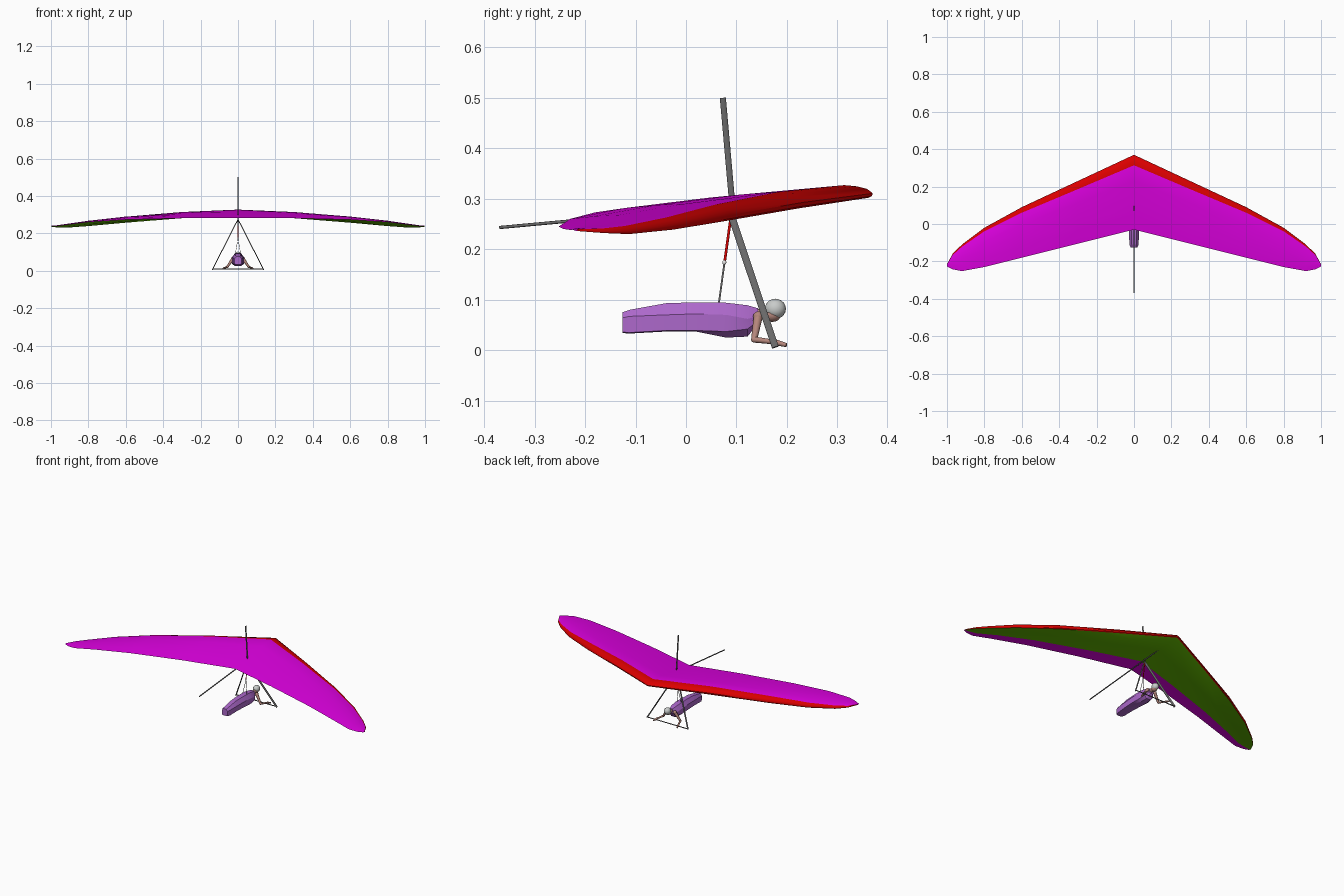
import bpy, bmesh, math
from mathutils import Vector

cube = bpy.data.objects.get("Cube")
if cube:
    bpy.data.objects.remove(cube, do_unlink=True)


def material(name, rgb):
    m = bpy.data.materials.new(name)
    m.use_nodes = True
    m.diffuse_color = (*rgb, 1)
    bsdf = next(n for n in m.node_tree.nodes if n.type == 'BSDF_PRINCIPLED')
    bsdf.inputs["Base Color"].default_value = (*rgb, 1)
    return m


magenta = material("magenta sailcloth", (0.72, 0, 0.74))
red = material("red sailcloth", (0.7, 0, 0))
green = material("green sailcloth", (0.12, 0.48, 0))
metal = material("dark grey tube", (0.14, 0.14, 0.14))
purple = material("purple harness", (0.42, 0.14, 0.6))
skin = material("skin", (0.46, 0.24, 0.2))
shell = material("light grey helmet", (0.58, 0.6, 0.59))
white = material("white link", (0.85, 0.85, 0.85))


def finish(name, bm, mats, angle=None):
    bmesh.ops.recalc_face_normals(bm, faces=bm.faces)
    mesh = bpy.data.meshes.new(name)
    bm.to_mesh(mesh)
    bm.free()
    obj = bpy.data.objects.new(name, mesh)
    bpy.context.collection.objects.link(obj)
    for m in mats:
        mesh.materials.append(m)
    if angle:
        bpy.ops.object.select_all(action='DESELECT')
        obj.select_set(True)
        bpy.context.view_layer.objects.active = obj
        bpy.ops.object.shade_smooth_by_angle(angle=math.radians(angle))
    return obj


def loft(name, sections, mats, rule=None, angle=None):
    """Skin closed sections; rule gives a material slot per side index."""
    bm = bmesh.new()
    rings = [[bm.verts.new(p) for p in s] for s in sections]
    n = len(rings[0])
    for a, b in zip(rings, rings[1:]):
        for i in range(n):
            j = (i + 1) % n
            f = bm.faces.new((a[i], a[j], b[j], b[i]))
            f.material_index = rule(i) if rule else 0
    bm.faces.new(rings[0])
    bm.faces.new(rings[-1])
    return finish(name, bm, mats, angle)


def tube(name, a, b, r1, mat, r2=None, wide=1.0, sides=8):
    """Tapered strut; wide stretches its section along the flow."""
    a, b = Vector(a), Vector(b)
    d = (b - a).normalized()
    u = d.cross(Vector((1, 0, 0)))
    if u.length < 0.1:
        u = Vector((0, 1, 0))
    u.normalize()
    v = d.cross(u)
    rings = []
    for p, r in ((a, r1), (b, r1 if r2 is None else r2)):
        rings.append([p + u * r * wide * math.cos(t) + v * r * math.sin(t)
                      for t in (math.tau * k / sides for k in range(sides))])
    return loft(name, rings, [mat], angle=50)


def ball(name, centre, scale, mat):
    bm = bmesh.new()
    bmesh.ops.create_uvsphere(bm, u_segments=16, v_segments=10, radius=1)
    for v in bm.verts:
        v.co = Vector(centre) + Vector(c * s for c, s in zip(v.co, scale))
    return finish(name, bm, [mat], 60)


# Wing: span, leading y, trailing y, seam z, lower z, trailing z, seam chord
stations = [
    (0, .37, -.03, .327, .302, .281, .14),
    (.3, .23, -.105, .314, .281, .281, .13),
    (.6, .09, -.18, .289, .257, .273, .11),
    (.8, -.02, -.23, .263, .239, .260, .09),
    (.92, -.11, -.252, .246, .230, .245, .08),
    (.97, -.16, -.242, .241, .232, .240, .08),
    (1.0, -.215, -.227, .240, .236, .238, .1)]


def airfoil(x, le, te, seam, low, tz, crest):
    h = seam - low

    def at(c, z):
        return (x, le + (te - le) * c, z)

    def upper(c):
        k = (c - crest) / (1 - crest)
        return seam + (tz - seam) * k + (.2 + x) * h * k * (1 - k)

    nose = [at(.02, low), at(.005, low + .12 * h), at(0, low + .35 * h),
            at(.2 * crest, low + .7 * h), at(.55 * crest, low + .9 * h)]
    back = [at(c, upper(c)) for c in (crest, .35, .55, .78, 1)]
    under = [at(.78, upper(.78) - .12 * h),
             at(.4, low + (tz - low) * .4)]
    return nose + back + under


def wing_colour(i):
    return 1 if i < 5 else (2 if i >= 10 else 0)


half = [airfoil(*s) for s in stations]
mirrored = [[(-x, y, z) for x, y, z in s] for s in half[:0:-1]]
loft("wing", mirrored + half, [magenta, red, green], wing_colour, 35)

# Airframe tubes
tube("keel", (0, .345, .309), (0, -.37, .243), .0032, metal)
tube("king_post", (0, .092, .285), (0, .073, .5), .0025, metal, wide=2.4)
for side, s in (("left", 1), ("right", -1)):
    tube(side + "_upright", (0, .087, .275), (s * .137, .177, .006),
         .0024, metal, wide=2.9)
tube("base_bar", (-.137, .177, .009), (.137, .177, .009), .0028, metal)

# Hang straps
tube("hang_strap", (0, .089, .265), (0, .077, .178), .0022, red, wide=1.2)
ball("strap_link", (0, .076, .174), (.004, .004, .005), white)
for side, s in (("left", 1), ("right", -1)):
    tube(side + "_harness_line", (0, .076, .172), (s * .014, .065, .092),
         .001, metal, wide=1.8)

# Harness pod: y, half width, belly z, lower edge z, shoulder z, top z
pod = [(-.126, .018, .034, .036, .064, .075),
       (-.112, .024, .033, .035, .067, .08),
       (-.04, .028, .037, .039, .07, .093),
       (.02, .031, .037, .039, .072, .095),
       (.08, .033, .025, .037, .07, .094),
       (.122, .028, .027, .042, .062, .089),
       (.143, .016, .054, .058, .068, .083)]
rings = []
for y, w, belly, low, mid, top in pod:
    side = [(.5 * w, belly), (.97 * w, low), (w, mid), (.5 * w, top)]
    rings.append([(x, y, z) for x, z in side]
                 + [(-x, y, z) for x, z in reversed(side)])
loft("harness", rings, [purple], angle=25)

# Pilot
ball("helmet", (0, .177, .082), (.019, .021, .02), shell)
ball("face", (0, .171, .07), (.015, .017, .014), skin)
tube("neck", (0, .135, .07), (0, .168, .073), .011, skin)
for side, s in (("left", 1), ("right", -1)):
    shoulder, elbow = (s * .026, .143, .067), (s * .057, .135, .021)
    wrist, hand = (s * .072, .176, .016), (s * .08, .199, .01)
    ball(side + "_shoulder", shoulder, (.01,) * 3, skin)
    tube(side + "_upper_arm", shoulder, elbow, .009, skin, .006)
    ball(side + "_elbow", elbow, (.006,) * 3, skin)
    tube(side + "_forearm", elbow, wrist, .006, skin, .0045)
    tube(side + "_hand", wrist, hand, .006, skin, .004)
